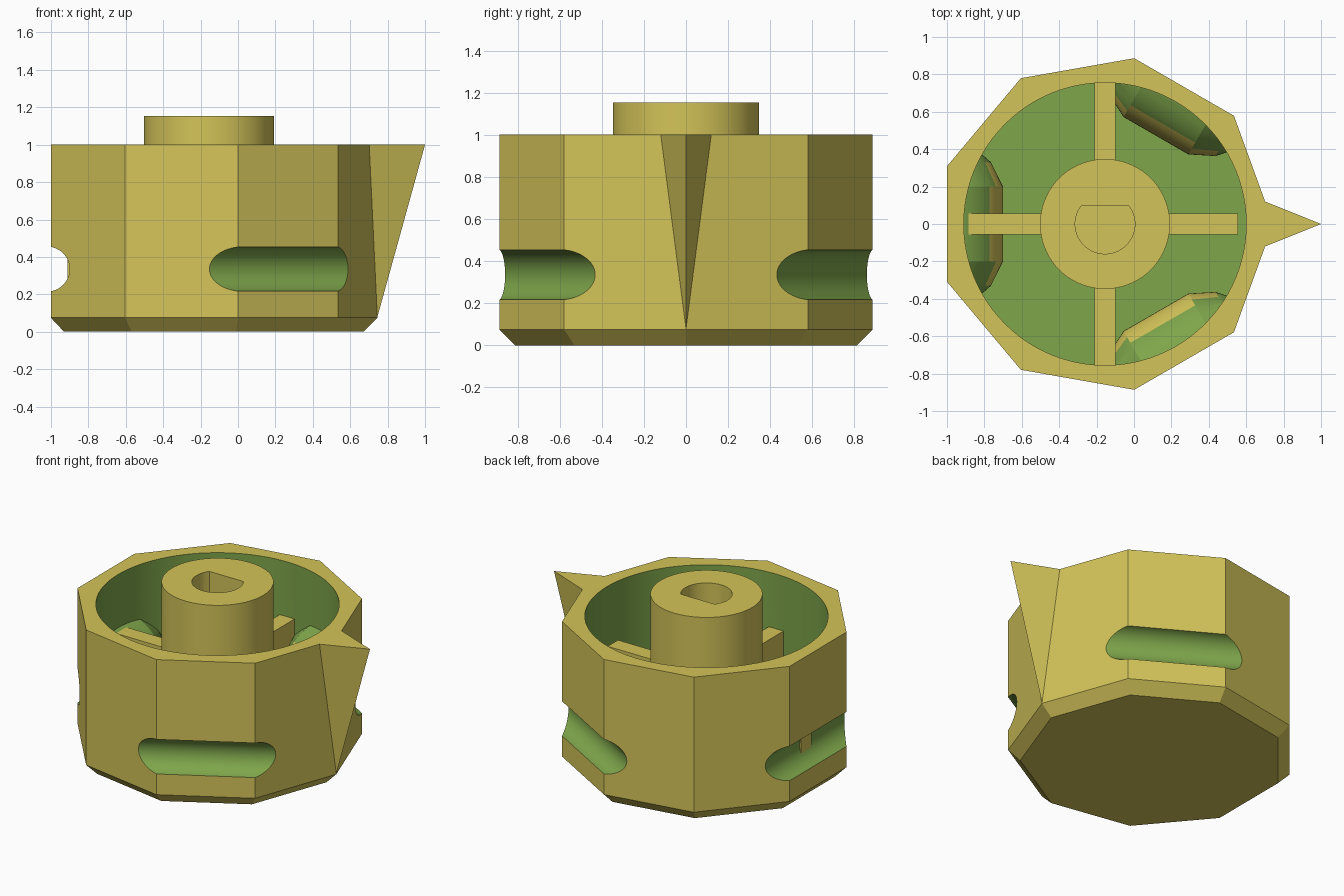
import bpy, bmesh, math
from mathutils import Matrix, Vector

if "Cube" in bpy.data.objects:
    bpy.data.objects.remove(bpy.data.objects["Cube"])

CX = -0.155  # knob axis


def material(name, rgb):
    m = bpy.data.materials.new(name)
    m.diffuse_color = (*rgb, 1)
    m.use_nodes = True
    m.node_tree.nodes["Principled BSDF"].inputs["Base Color"].default_value = m.diffuse_color
    return m


YELLOW = material("yellow", (0.65, 0.55, 0.10))
GREEN = material("green", (0.21, 0.38, 0.07))


def finish(name, bm, mat, helper=False):
    bmesh.ops.recalc_face_normals(bm, faces=bm.faces)
    me = bpy.data.meshes.new(name)
    bm.to_mesh(me)
    bm.free()
    me.materials.append(mat)
    ob = bpy.data.objects.new(name, me)
    bpy.context.collection.objects.link(ob)
    if helper:
        ob.hide_render = True
        ob.hide_set(True)
    return ob


def lathe(name, profile, n, mat, matrix, helper=False):
    """Closed solid from (radius, height) rings around local z."""
    bm = bmesh.new()
    rings = [[bm.verts.new((r * math.cos(2 * math.pi * i / n), r * math.sin(2 * math.pi * i / n), z))
              for i in range(n)] for r, z in profile]
    for a, b in zip(rings, rings[1:]):
        for i in range(n):
            j = (i + 1) % n
            bm.faces.new((a[i], a[j], b[j], b[i]))
    bm.faces.new(rings[0][::-1])
    bm.faces.new(rings[-1])
    bm.transform(matrix)
    return finish(name, bm, mat, helper)


def boolean(ob, other, op="DIFFERENCE"):
    m = ob.modifiers.new(op.lower(), "BOOLEAN")
    m.operation, m.object, m.solver = op, other, "EXACT"
    m.material_mode = "TRANSFER"


def bake(ob):
    bpy.context.view_layer.update()
    dg = bpy.context.evaluated_depsgraph_get()
    me = bpy.data.meshes.new_from_object(ob.evaluated_get(dg))
    ob.modifiers.clear()
    ob.data = me


def smooth(ob):
    bpy.ops.object.select_all(action="DESELECT")
    ob.select_set(True)
    bpy.context.view_layer.objects.active = ob
    bpy.ops.object.shade_smooth_by_angle(angle=math.radians(25))


centre = Matrix.Translation((CX, 0, 0))

# Nine-sided body with a chamfered foot
body = lathe("knob_body", [(0.825, 0), (0.90, 0.075), (0.90, 1.0)], 9, YELLOW, centre)

# Round cavity, keeping three thickened walls behind the grip grooves
cavity = lathe("cavity_cutter", [(0.755, 0.10), (0.755, 1.2)], 96, GREEN, centre, True)
grooves = []
bump = [(0.21, -0.37), (0.255, -0.33), (0.32, -0.2), (0.32, 0.2), (0.255, 0.33), (0.21, 0.37)]
for k, deg in enumerate((60, 180, 300)):
    place = (centre @ Matrix.Rotation(math.radians(deg), 4, "Z")
             @ Matrix.Translation((0.865, 0, 0.335)) @ Matrix.Rotation(math.pi / 2, 4, "X"))
    wall = lathe(f"groove_wall_{k}", bump, 64, GREEN, place, True)
    wall.data.materials.append(YELLOW)
    out = Vector((math.cos(math.radians(deg)), math.sin(math.radians(deg)), 0))
    for p in wall.data.polygons:
        if (p.center - Vector((CX, 0, 0))).dot(out) < 0.615:
            p.material_index = 1
    boolean(cavity, wall)
    grooves.append(lathe(f"groove_cutter_{k}", [(0.12, -0.6), (0.12, 0.6)], 64, GREEN, place, True))
bake(cavity)
boolean(body, cavity)
for g in grooves:
    boolean(body, g)
bake(body)
smooth(body)

# Central post with a D-shaped shaft hole
post = lathe("shaft_post", [(0.3475, 0.09), (0.3475, 1.153)], 72, YELLOW, centre)
hole = lathe("shaft_hole_cutter", [(0.16, 0.2), (0.16, 1.3)], 48, YELLOW, centre, True)
bm = bmesh.new()
bmesh.ops.create_cube(bm, size=1, matrix=Matrix.Translation((CX, 0.195, 0.7)) @ Matrix.Diagonal((0.6, 0.2, 2, 1)))
flat = finish("shaft_flat_cutter", bm, YELLOW, True)
boolean(hole, flat)
bake(hole)
boolean(post, hole)
bake(post)
smooth(post)

# Four ribs joining post and wall; the one under the pointer stops short
for k, end in enumerate((0.71, 0.757, 0.757, 0.757)):
    bm = bmesh.new()
    bmesh.ops.create_cube(bm, size=1, matrix=centre @ Matrix.Rotation(k * math.pi / 2, 4, "Z")
                          @ Matrix.Translation(((end + 0.32) / 2, 0, 0.36))
                          @ Matrix.Diagonal((end - 0.32, 0.112, 0.53, 1)))
    finish(f"rib_{k}", bm, YELLOW)

# Pointer wedge tapering down to the foot
bm = bmesh.new()
v = [bm.verts.new(c) for c in ((1, 0, 1), (0.7016, 0.12, 1), (0.7016, -0.12, 1), (0.745, 0, 0.078))]
for f in ((0, 1, 2), (0, 3, 1), (0, 2, 3), (1, 3, 2)):
    bm.faces.new([v[i] for i in f])
finish("pointer", bm, YELLOW)
